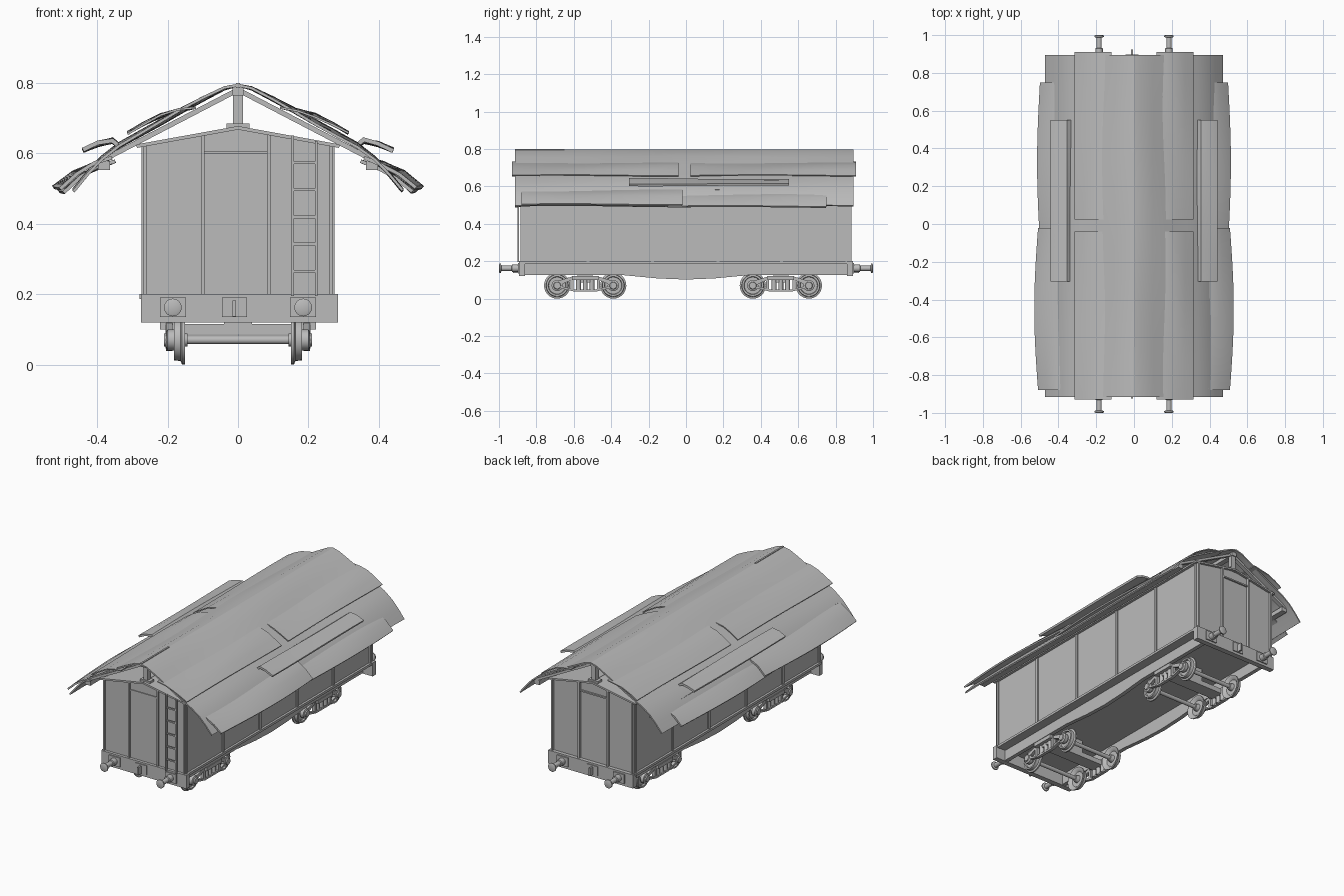
import bpy, bmesh, math
from mathutils import Vector

cube = bpy.data.objects.get("Cube")
if cube:
    bpy.data.objects.remove(cube, do_unlink=True)

grey = bpy.data.materials.new("plain grey")
grey.use_nodes = True
grey.diffuse_color = (0.5, 0.5, 0.5, 1)
grey.node_tree.nodes["Principled BSDF"].inputs["Base Color"].default_value = (0.5, 0.5, 0.5, 1)


def finish(name, bm, smooth=False):
    bmesh.ops.recalc_face_normals(bm, faces=bm.faces)
    mesh = bpy.data.meshes.new(name)
    bm.to_mesh(mesh)
    bm.free()
    mesh.materials.append(grey)
    ob = bpy.data.objects.new(name, mesh)
    bpy.context.collection.objects.link(ob)
    if smooth:
        bpy.ops.object.select_all(action='DESELECT')
        ob.select_set(True)
        bpy.context.view_layer.objects.active = ob
        bpy.ops.object.shade_smooth_by_angle(angle=math.radians(35))


def box(name, x, y, z):
    """Box from (min, max) pairs."""
    bm = bmesh.new()
    bmesh.ops.create_cube(bm, size=1)
    for v in bm.verts:
        v.co = [(a + b) / 2 + c * (b - a) for (a, b), c in zip((x, y, z), v.co)]
    finish(name, bm)


def prism(name, outline, start, end, axis):
    """Extrude an outline along x (outline is y,z) or y (outline is x,z)."""
    bm = bmesh.new()
    put = (lambda p, t: (t, p[0], p[1])) if axis == "x" else (lambda p, t: (p[0], t, p[1]))
    face = bm.faces.new([bm.verts.new(put(p, start)) for p in outline])
    moved = bmesh.ops.extrude_face_region(bm, geom=[face])["geom"]
    shift = Vector(put((0, 0), end - start))
    bmesh.ops.translate(bm, vec=shift, verts=[g for g in moved if isinstance(g, bmesh.types.BMVert)])
    finish(name, bm)


def lathe(name, profile, origin, axis, steps=28):
    """Turn a (distance, radius) profile around an axis direction."""
    bm = bmesh.new()
    turn = Vector((0, 0, 1)).rotation_difference(Vector(axis))
    rings = []
    for d, r in profile:
        rings.append([bm.verts.new(Vector(origin) + turn @ Vector(
            (r * math.cos(math.tau * i / steps), r * math.sin(math.tau * i / steps), d)))
            for i in range(steps)])
    for a, b in zip(rings, rings[1:]):
        for i in range(steps):
            j = (i + 1) % steps
            bm.faces.new((a[i], a[j], b[j], b[i]))
    bm.faces.new(rings[0])
    bm.faces.new(rings[-1])
    finish(name, bm, True)


def bar(name, a, b, width, y, depth):
    """Straight timber between two (x, z) points."""
    a, b = Vector(a), Vector(b)
    d = (b - a).normalized() * width / 2
    n = Vector((-d.y, d.x))
    prism(name, [a + n, b + n, b - n, a - n], y - depth / 2, y + depth / 2, "y")


def sheet(name, side, section, y0, y1, wave, bulge, phase, thick):
    """Rippled cloth strip swept along y from an (x, z) section."""
    bm = bmesh.new()
    steps = 26
    rows = []
    for j in range(steps + 1):
        t = j / steps
        y = y0 + (y1 - y0) * t
        row = []
        for i, (x, z) in enumerate(section):
            u = i / (len(section) - 1)
            ripple = wave * math.sin(5 * y + 4 * u + phase) * math.sin(math.pi * min(u, 0.8))
            out = bulge * u * math.sin(math.pi * t)
            row.append(bm.verts.new((side * (x + out), y, z + ripple)))
        rows.append(row)
    for a, b in zip(rows, rows[1:]):
        for i in range(len(section) - 1):
            quad = (a[i], a[i + 1], b[i + 1], b[i])
            bm.faces.new(quad if side > 0 else quad[::-1])
    bm.normal_update()
    bmesh.ops.solidify(bm, geom=bm.faces[:], thickness=thick)
    finish(name, bm, True)


# Car body and low gabled roof
prism("body", [(-.267, .188), (.267, .188), (.267, .62), (0, .668), (-.267, .62)], -.875, .87, "y")
for s in (-1, 1):
    bar("roof_board", (0, .672), (s * .288, .62), .01, -.003, 1.775)

# Inset side sills with a dipped lower edge, rails and posts
belly = [(-.87, .19), (-.87, .125), (-.33, .125), (-.15, .108), (0, .102), (.15, .108),
         (.33, .125), (.865, .125), (.865, .19)]
for s in (-1, 1):
    prism("side_sill", belly, s * .198, s * .222, "x")
    box("sill_rail", sorted((s * .26, s * .28)), (-.88, .872), (.186, .2))
    for y in (-.868, -.525, -.18, .17, .51, .86):
        box("side_post", sorted((s * .26, s * .274)), (y - .008, y + .008), (.19, .62))

# Ends: headstock, posts, coupling, buffers
for e in (-1, 1):
    ends = lambda a, b: sorted((e * a, e * b))
    box("headstock", (-.275, .284), ends(.86, .892), (.12, .2))
    for x in (-.264, -.1, .088, .264):
        box("end_post", (x - .005, x + .005), ends(.86, .885), (.125, .624 + (.03 if abs(x) < .2 else 0)))
    box("end_lintel", (-.1, .088), ends(.86, .88), (.598, .606))
    for s in (-1, 1):
        box("buffer_plate", (s * .185 - .037, s * .185 + .037), ends(.88, .899), (.135, .19))
        lathe("buffer", [(0, .02), (.045, .02), (.047, .014), (.102, .014), (.105, .025), (.112, .025), (.115, .018)],
              (s * .185, e * .885, .162), (0, e, 0))
    box("coupling_plate", (-.045, .025), ends(.88, .898), (.135, .19))
    box("coupling_hook", (-.016, -.006), ends(.89, .925), (.136, .182))
    # Ridge support
    box("ridge_post", (-.014, .014), ends(.84, .87), (.66, .79))
    box("ridge_post_foot", (-.032, .032), ends(.835, .875), (.662, .684))

# Ladder at the front end
for x, top in ((.155, .65), (.222, .635)):
    box("ladder_rail", (x - .004, x + .004), (-.902, -.892), (.195, top))
for i in range(5):
    z = .265 + i * .077
    box("ladder_rung", (.155, .222), (-.901, -.893), (z - .004, z + .004))

# Frame carrying the cover
box("ridge_beam", (-.016, .016), (-.885, .875), (.764, .788))
for s in (-1, 1):
    box("eave_beam", (s * .38 - .017, s * .38 + .017), (-.87, .86), (.552, .578))
    for i in range(6):
        bar("rafter", (0, .78), (s * .39, .577), .014, -.86 + i * .342, .024)

# Cloth cover, in overlapping layers
main = [(0, .797), (.04, .788), (.1, .758), (.16, .726), (.22, .692), (.28, .659), (.34, .626),
        (.39, .588), (.43, .546), (.47, .497)]
upper = [(.12, .732), (.17, .724), (.22, .71), (.27, .686), (.315, .66)]
lower = [(.36, .592), (.41, .574), (.46, .548), (.508, .505)]
patch = [(.325, .618), (.355, .642), (.40, .632), (.443, .614)]
for s in (-1, 1):
    p = .8 * s
    sheet("main_cover", s, main, -.915, .895, .006, 0, p, .008)
    sheet("upper_cover_front", s, upper, -.93, -.04, .005, 0, p, .006)
    sheet("upper_cover_back", s, upper, .025, .91, .005, 0, p + 1, .006)
    sheet("lower_cover_front", s, lower, -.88, -.02, .005, .02, p, .01)
    sheet("lower_cover_back", s, [(x - .01, z - .01) for x, z in lower], -.1, .75, .005, .015, p + 2, .01)
    sheet("cover_patch", s, patch, -.305, .55, .004, 0, p + 1, .012)
box("ridge_fold", (-.005, .005), (-.915, -.65), (.785, .8))

# Bogies: wheels, axles, side frames, springs
wheel = [(-.02, .018), (.002, .022), (.002, .045), (-.008, .055), (-.012, .07), (-.004, .07), (0, .06),
         (.018, .058), (.018, .048), (.008, .045), (.008, .022), (.024, .02), (.024, .008)]
for centre in (-.539, .507):
    for dy in (-.15, .15):
        y = centre + dy
        lathe("axle", [(-.19, .012), (.19, .012)], (0, y, .07), (1, 0, 0), 16)
        for s in (-1, 1):
            lathe("wheel", wheel, (s * .163, y, .07), (s, 0, 0))
            lathe("axle_box", [(0, .03), (.02, .03), (.024, .02), (.03, .018)], (s * .18, y, .07), (s, 0, 0), 16)
    box("bolster", (-.2, .2), (centre - .04, centre + .04), (.085, .115))
    box("pivot", (-.04, .04), (centre - .04, centre + .04), (.11, .19))
    for s in (-1, 1):
        arch = [(-.17, .06), (-.17, .085), (-.13, .1), (-.07, .118), (.07, .118), (.13, .1), (.17, .085),
                (.17, .06), (.13, .075), (.07, .1), (-.07, .1), (-.13, .075)]
        prism("side_frame", [(centre + a, z) for a, z in arch], s * .186, s * .204, "x")
        truss = [(-.15, .072), (-.06, .05), (.06, .05), (.15, .072), (.15, .06), (.06, .038), (-.06, .038), (-.15, .06)]
        prism("lower_frame", [(centre + a, z) for a, z in truss], s * .186, s * .204, "x")
        for k in (-.036, 0, .036):
            lathe("spring", [(0, .013), (.062, .013)], (s * .192, centre + k, .042), (0, 0, 1), 12)
        for k in (-.07, .07):
            box("frame_column", sorted((s * .186, s * .206)), (centre + k - .008, centre + k + .008), (.045, .112))
        box("frame_bearer", sorted((s * .18, s * .222)), (centre - .07, centre + .07), (.1, .122))
